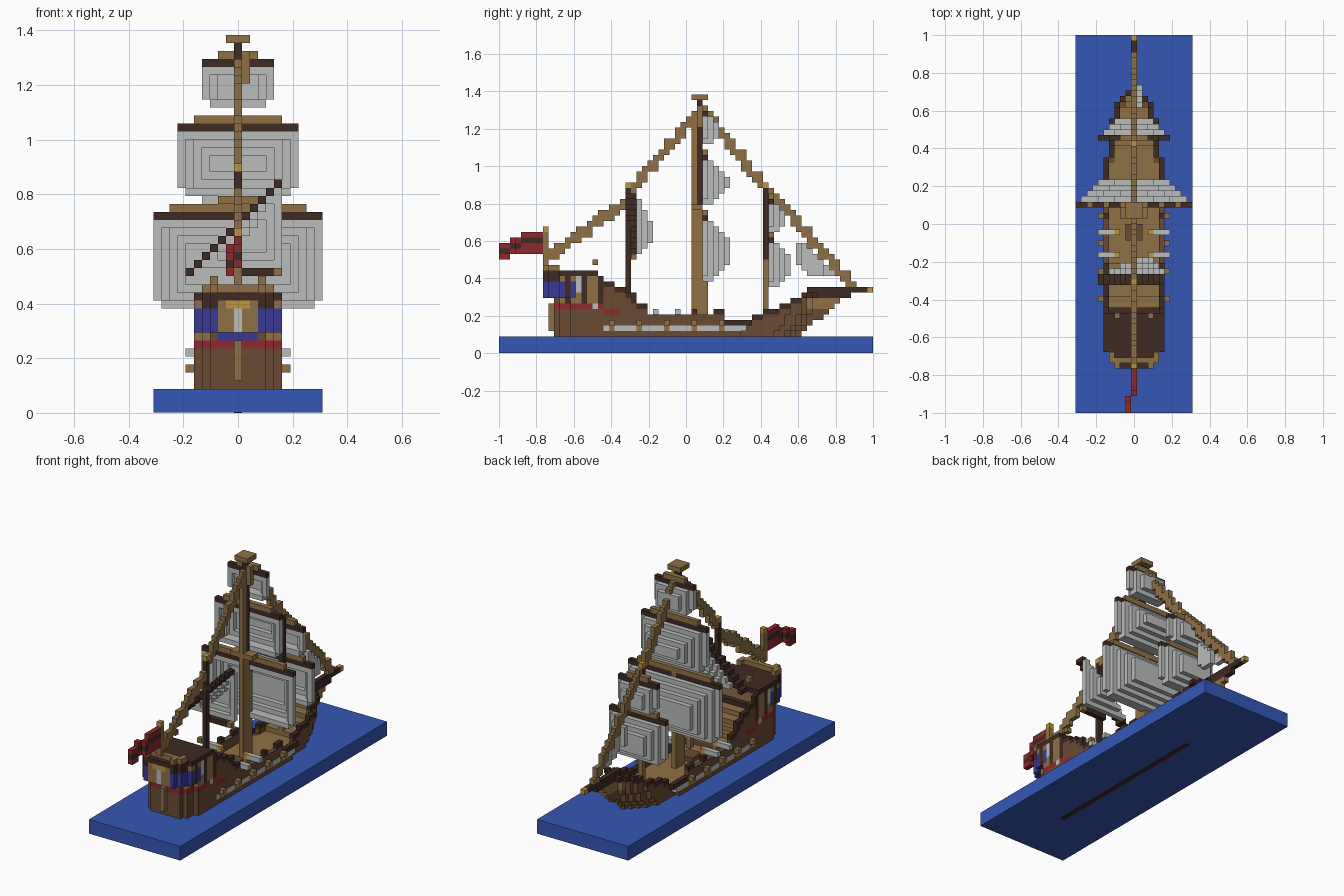
import bpy
import bmesh
from mathutils import Vector

cube = bpy.data.objects.get("Cube")
if cube:
    bpy.data.objects.remove(cube, do_unlink=True)

V = 2 / 68          # size of one block

COLOURS = {
    "water_blue": (0.036, 0.095, 0.46),
    "sail_white": (0.49, 0.51, 0.50),
    "light_wood": (0.28, 0.165, 0.061),
    "hull_brown": (0.14, 0.07, 0.032),
    "dark_wood": (0.05, 0.023, 0.016),
    "flag_red": (0.27, 0.021, 0.026),
    "trim_blue": (0.042, 0.042, 0.30),
    "gold": (0.51, 0.30, 0.045),
}
MATS = {}
for mat_name, rgb in COLOURS.items():
    m = bpy.data.materials.new(mat_name)
    m.use_nodes = True
    m.diffuse_color = (*rgb, 1)
    m.node_tree.nodes["Principled BSDF"].inputs["Base Color"].default_value = (*rgb, 1)
    MATS[mat_name] = m
WATER, SAIL, TAN, BROWN, DARK, RED, BLUE, GOLD = COLOURS

AXES = [Vector(a) for a in ((1, 0, 0), (0, 1, 0), (0, 0, 1))]


def build(name, cells):
    """Turn a dict of block position -> colour into one mesh of its outer faces."""
    bm, verts = bmesh.new(), {}
    used = sorted(set(cells.values()))

    def vert(p):
        key = tuple(round(c * 2) for c in p)
        if key not in verts:
            verts[key] = bm.verts.new((p.x * V, (p.y - 33.5) * V, (p.z + 0.5) * V))
        return verts[key]

    for pos, colour in cells.items():
        c = Vector(pos)
        for a in range(3):
            u, w = AXES[(a + 1) % 3] / 2, AXES[(a + 2) % 3] / 2
            for s in (1, -1):
                n = AXES[a] * s
                if tuple(int(t) for t in c + n) in cells:
                    continue
                o = c + n / 2
                ring = [o - u - w, o + u - w, o + u + w, o - u + w]
                face = bm.faces.new([vert(p) for p in ring[::s]])
                face.material_index = used.index(colour)
    mesh = bpy.data.meshes.new(name)
    bm.to_mesh(mesh)
    bm.free()
    for colour in used:
        mesh.materials.append(MATS[colour])
    obj = bpy.data.objects.new(name, mesh)
    bpy.context.collection.objects.link(obj)


def block(x, y, z, colour):
    """Blocks filling inclusive ranges."""
    return {(i, j, k): colour for i in range(x[0], x[1] + 1)
            for j in range(y[0], y[1] + 1) for k in range(z[0], z[1] + 1)}


def slab(name, sx, sy, y, z0, z1, colour):
    bpy.ops.mesh.primitive_cube_add(size=1, location=(0, y, (z0 + z1) / 2))
    obj = bpy.context.object
    obj.name = name
    obj.scale = (sx, sy, z1 - z0)
    obj.data.materials.append(MATS[colour])


# Sea base and keel showing underneath
slab("sea_base", 21 * V, 2, 0, 0.002, 3 * V, WATER)
slab("keel", V, 38 * V, -0.08, 0, 0.009, DARK)

# Hull: solid blocks limited by bow line, stern line and sheer line
SHEER = [(8, 15), (18, 13), (19, 12), (21, 11), (23, 10), (24, 9), (25, 8), (27, 6),
         (41, 5), (46, 6), (48, 7), (51, 8), (53, 9), (55, 10)]
BOW = {3: 54, 4: 55, 5: 56, 6: 58, 7: 59, 8: 60, 9: 61, 10: 63}
BOW_WIDTH = [0, 0, 0, 1, 2, 3, 3, 4, 4, 4, 4, 4, 4]


def half_width(j, k):
    d = BOW.get(k, 63) - j
    ahead = d + (2 if k < 6 else 0) - max(0, k - 7)
    w = 5 if ahead >= len(BOW_WIDTH) else BOW_WIDTH[max(0, ahead)]
    aft = j - (8 if k > 9 else 10)
    if d < 0 or aft < 0:
        return -1
    return min(w, [3, 4, 4, 5][min(aft, 3)])


def hull_colour(i, j, k, top, edge):
    a = abs(i)
    if j <= 18 and k >= 9:                       # stern cabin
        if k == 15:
            return TAN
        if k == 14:
            return DARK
        if j <= 10:
            if k == 9:
                return BLUE if a <= 2 else BROWN
            if a <= 1:
                return GOLD if k == 13 else (SAIL if a == 0 else TAN)
            return BLUE if a >= 3 and k < 13 else (DARK if a >= 3 else TAN)
        if k in (10, 11, 12) and j in (11, 13):
            return BLUE
        return SAIL if j == 14 and k in (11, 12, 13) else (TAN if j % 3 else DARK)
    if k == 8 and j <= 18:
        return SAIL if j == 17 else RED
    if k == 7 and 19 <= j <= 21:
        return RED
    if not edge and k >= top - 2:
        return TAN
    if k == 4 and 19 <= j <= 44:
        return TAN if j % 5 == 0 else SAIL
    if j >= 56 and k in (8, 9):
        return TAN
    return DARK if k == top and not 27 <= j <= 40 else BROWN


hull = {}
for j in range(8, 64):
    top = [t for start, t in SHEER if j >= start][-1]
    deck = 14 if j < 18 else (4 if 27 <= j < 48 else top - 2)
    for k in range(3, top + 1):
        w = half_width(j, k)
        for i in range(-w, w + 1):
            edge = abs(i) == w or j >= 59
            if (edge or k <= deck or j == 9 and k == 15) and not (k == 15 and abs(i) == 5):
                hull[i, j, k] = hull_colour(i, j, k, top, edge)
build("hull", hull)

# Side posts, rail pieces, cannons and stern rudder
fittings = block((0, 0), (9, 9), (4, 8), TAN)
for s in (-1, 1):
    for j in range(20, 45, 5):
        fittings[s * 6, j, 5] = TAN
    for j in (28, 32, 35, 39, 40):
        fittings[s * 5, j, 7] = DARK
    for j in (20, 24):
        fittings[s * 5, j, 12 if j == 20 else 10] = DARK
    for j in (28, 32):
        fittings.update(block(sorted((s * 4, s * 6)), (j, j), (7, 7), SAIL))
        fittings.update(block((s * 3, s * 3), (j, j), (5, 6), TAN))
        fittings[s * 3, j, 7] = GOLD
    fittings[s * 3, 17, 16] = TAN
build("fittings", fittings)
build("deck_hatch", block((-1, 1), (31, 33), (5, 5), BROWN))

# Bowsprit
bowsprit = block((0, 0), (56, 66), (11, 11), DARK)
bowsprit[0, 67, 11] = GOLD
build("bowsprit", bowsprit)

# Masts
main = block((0, 0), (35, 37), (5, 25), TAN)
main.update(block((0, 0), (35, 35), (26, 43), TAN))
main.update(block((0, 0), (36, 36), (26, 45), DARK))
main.update(block((-2, 2), (35, 36), (26, 26), TAN))
main.update(block((-1, 1), (35, 37), (46, 46), TAN))
main.update(block((1, 1), (36, 36), (41, 44), TAN))
build("main_mast", main)
mizzen = block((0, 0), (23, 23), (9, 29), DARK)
mizzen[0, 23, 30] = GOLD
build("mizzen_mast", mizzen)
fore = block((0, 0), (48, 48), (5, 16), TAN)
fore.update(block((0, 0), (48, 48), (17, 29), DARK))
fore[0, 48, 30] = GOLD
build("fore_mast", fore)


# Square sails: a billowing stepped shell hung under a yard
def square_sail(name, half, y, z0, z1, depth):
    sail = {}
    for k in range(z0, z1 + 1):
        w = half - (1 if k == z0 else 0)
        for i in range(-w, w + 1):
            d = min(half - abs(i), k - z0 + 1, z1 - k + 1, depth)
            sail[i, y + d, k] = SAIL
            if d and k in (z0, z1):
                sail[i, y, k] = SAIL
    build(name + "_sail", sail)
    yard = block((-half, half), (y, y), (z1 + 1, z1 + 1), DARK)
    inner = max(2, half - 2)
    yard.update(block((-inner, inner), (y, y), (z1 + 2, z1 + 2), TAN))
    build(name + "_yard", yard)


square_sail("main_course", 10, 37, 13, 23, 4)
square_sail("main_top", 7, 37, 27, 34, 4)
square_sail("main_topgallant", 4, 37, 38, 42, 2)
square_sail("fore_course", 6, 49, 12, 19, 3)
square_sail("fore_top", 4, 49, 22, 26, 2)

# Mizzen sail on its slanted yard, with boom
yard, sail = {}, {}
for i in range(-6, 6):
    yard[i, 23, i + 23] = DARK
    yard[i, 24, i + 23] = DARK
    for k in range(18, i + 23):
        sail[i, 24 + min(i + 23 - k, 6 - i, k - 17, 3), k] = SAIL
yard.update(block((0, 4), (24, 24), (17, 17), DARK))
yard[5, 24, 17] = TAN
build("mizzen_yard", yard)
build("mizzen_sail", sail)

# Jib
jib = {}
for j in range(54, 61):
    for k in range(max(14, 70 - j), 20 - (j - 54) * 5 // 6):
        jib[1 if 55 <= j <= 58 else 0, j, k] = SAIL
build("jib_sail", jib)


# Stays: stepped ropes two blocks high
def stay(name, a, b):
    cells, n = {}, 2 * max(abs(b[0] - a[0]), abs(b[1] - a[1]))
    for s in range(n + 1):
        j, k = (round(p + (q - p) * s / n) for p, q in zip(a, b))
        cells[0, j, k] = cells[0, j, k - 1] = TAN
    build(name, cells)


stay("stern_stay", (9, 18), (22, 27))
stay("mizzen_stay", (24, 30), (34, 42))
stay("fore_stay", (37, 44), (47, 31))
stay("bow_stay", (49, 29), (64, 12))

# Flag and its pole
pole = block((0, 0), (8, 8), (16, 21), TAN)
pole[0, 8, 22] = GOLD
build("flag_pole", pole)
flag = {}
for j in range(8):
    low = 17 if j < 2 else 18
    for k in range(low, low + (3 if j < 4 else 4)):
        flag[0 if j > 2 else -1, j, k] = DARK if k == low + (1 if j < 4 else 2) else RED
build("flag", flag)
